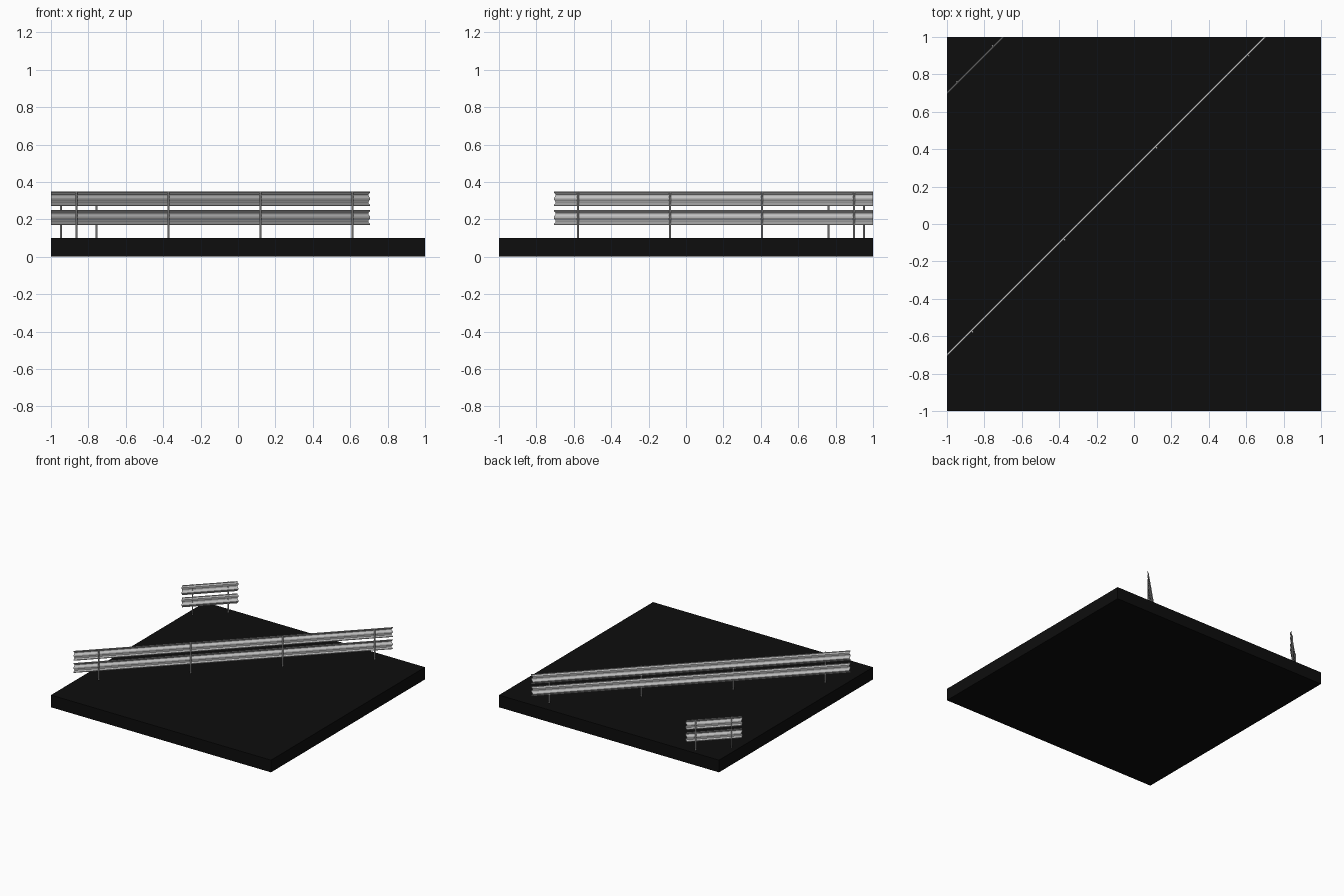
import bpy, bmesh, math

if "Cube" in bpy.data.objects:
    bpy.data.objects.remove(bpy.data.objects["Cube"])

black = bpy.data.materials.new("asphalt")
black.diffuse_color = (0.004, 0.004, 0.004, 1)
black.use_nodes = True
black.node_tree.nodes["Principled BSDF"].inputs["Base Color"].default_value = black.diffuse_color
S = math.sqrt(2)

# Road slab
bpy.ops.mesh.primitive_cube_add(size=1, location=(0, 0, 0.05))
slab = bpy.context.object
slab.name = "road_slab"
slab.scale = (2, 2, 0.1)
slab.data.materials.append(black)

# Corrugated cross-section: (depth, height), two ridges towards the road
WAVE = [(0.000, 0.000), (0.000, 0.006), (0.007, 0.016), (0.007, 0.024),
        (0.000, 0.036), (0.000, 0.044), (0.007, 0.056), (0.007, 0.064),
        (0.000, 0.074), (0.000, 0.080)]
THICK = 0.002


def rail(name, c, side, z0):
    """Diagonal beam along y = x + c, ends trimmed flush with the slab edges."""
    section = [(d, z) for d, z in WAVE] + [(d - THICK, z) for d, z in reversed(WAVE)]
    bm = bmesh.new()
    starts, ends = [], []
    for d, z in section:
        k = c + side * (d - 0.003) * S
        starts.append(bm.verts.new((-1, k - 1, z0 + z)))
        ends.append(bm.verts.new((1 - k, 1, z0 + z)))
    n = len(section)
    for i in range(n):
        j = (i + 1) % n
        bm.faces.new((starts[i], starts[j], ends[j], ends[i]))
    h = len(WAVE)
    for ring in (starts, ends):          # end caps as strips
        for i in range(h - 1):
            bm.faces.new((ring[i], ring[i + 1], ring[n - 2 - i], ring[n - 1 - i]))
    bmesh.ops.recalc_face_normals(bm, faces=bm.faces)
    mesh = bpy.data.meshes.new(name)
    bm.to_mesh(mesh)
    bm.free()
    bpy.context.collection.objects.link(bpy.data.objects.new(name, mesh))


def post(name, x, y):
    bpy.ops.mesh.primitive_cylinder_add(vertices=8, radius=0.005, depth=0.26,
                                        location=(x, y, 0.22))
    bpy.context.object.name = name


# Two barriers: line offset, side facing the road, post positions along x
barriers = {
    "long_barrier": (0.3, 1, [-0.863, -0.371, 0.121, 0.613], -0.014),
    "short_barrier": (1.7, -1, [-0.947, -0.756], 0.008),
}
for name, (c, side, xs, off) in barriers.items():
    rail(name + "_lower_rail", c, side, 0.17)
    rail(name + "_upper_rail", c, side, 0.27)
    for i, x in enumerate(xs):
        post(f"{name}_post_{i + 1}", x, x + c + off)
